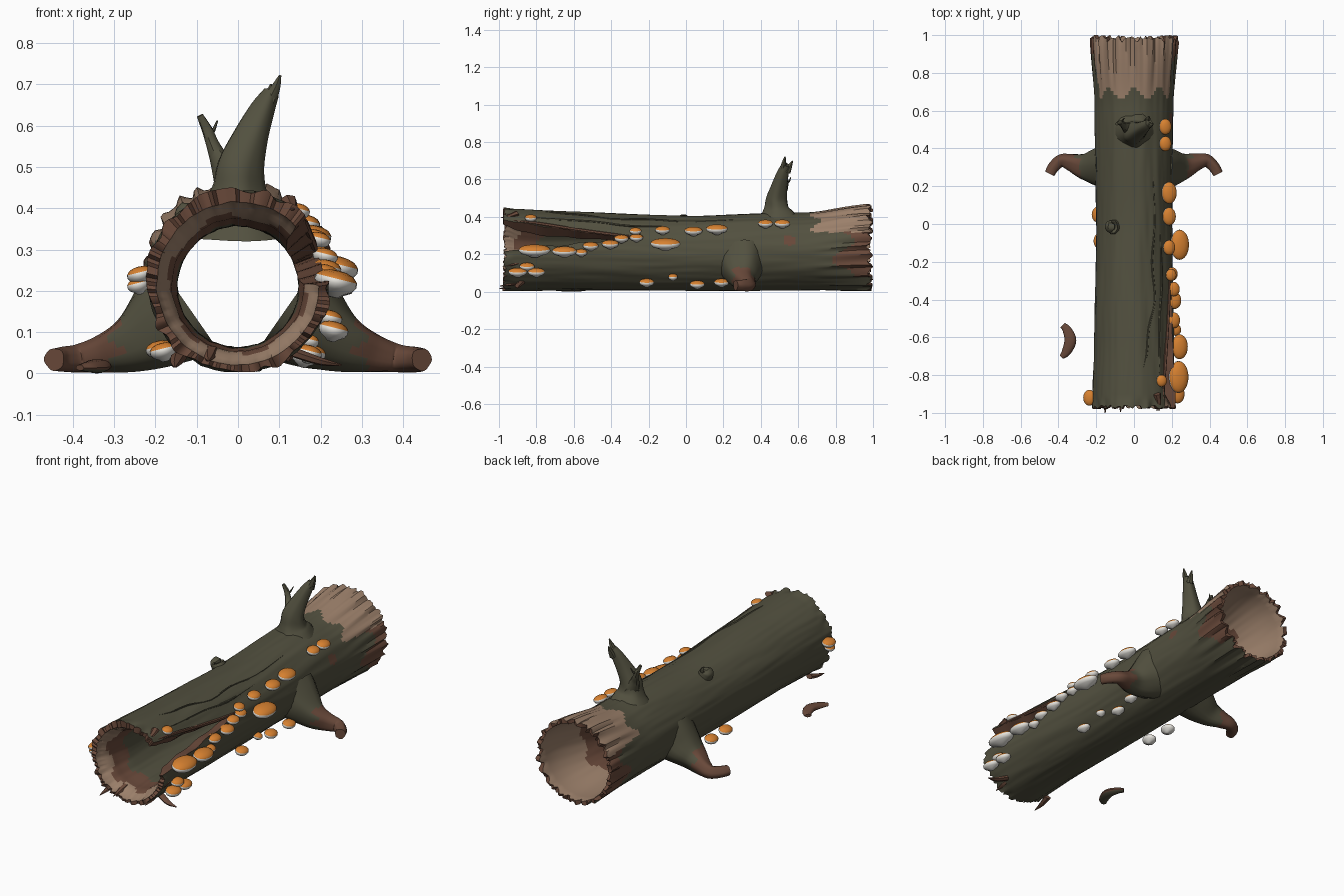
import bpy, bmesh, math, random
from mathutils import Vector, Matrix, noise

if "Cube" in bpy.data.objects:
    bpy.data.objects.remove(bpy.data.objects["Cube"])

random.seed(4)


def material(name, r, g, b):
    m = bpy.data.materials.new(name)
    m.diffuse_color = (r, g, b, 1)
    m.use_nodes = True
    m.node_tree.nodes["Principled BSDF"].inputs["Base Color"].default_value = m.diffuse_color
    return m


BARK = material("olive_bark", .085, .081, .05)
TAN = material("pale_wood", .33, .215, .145)
BROWN = material("brown_wood", .14, .066, .042)
ORANGE = material("orange_cap", .68, .22, .03)
WHITE = material("white_gills", .78, .76, .71)


def finish(name, bm, mats, rule=None, angle=40):
    bmesh.ops.recalc_face_normals(bm, faces=bm.faces)
    if rule:
        for f in bm.faces:
            f.material_index = rule(f.calc_center_median())
    me = bpy.data.meshes.new(name)
    bm.to_mesh(me)
    bm.free()
    for m in mats:
        me.materials.append(m)
    ob = bpy.data.objects.new(name, me)
    bpy.context.collection.objects.link(ob)
    bpy.context.view_layer.objects.active = ob
    ob.select_set(True)
    bpy.ops.object.shade_smooth_by_angle(angle=math.radians(angle))
    ob.select_set(False)
    return ob


def lerp(t, pts):
    # piecewise smooth interpolation through (position, value) pairs
    for (a, u), (b, v) in zip(pts, pts[1:]):
        if t <= b:
            k = max(0, (t - a) / (b - a))
            return u + (v - u) * k * k * (3 - 2 * k)
    return pts[-1][1]


def tube(name, pts, mats=(BARK,), rule=None, sides=16, sub=5, flat=1, rough=.04):
    # round sweep through (x, y, z, radius) points
    P = [Vector(p) for p in pts]
    P = [2 * P[0] - P[1]] + P + [2 * P[-1] - P[-2]]
    path = []
    for i in range(1, len(P) - 2):
        a, b, c, d = P[i - 1:i + 3]
        for s in range(sub):
            t = s / sub
            path.append(.5 * (2 * b + (c - a) * t + (2 * a - 5 * b + 4 * c - d) * t * t
                              + (3 * b - a - 3 * c + d) * t ** 3))
    path.append(P[-2])
    bm = bmesh.new()
    rings, prev, side = [], None, None
    for i, p in enumerate(path):
        tan = (path[min(i + 1, len(path) - 1)].xyz - path[max(i - 1, 0)].xyz).normalized()
        if prev is None:
            side = tan.orthogonal().normalized()
        else:
            side = prev.rotation_difference(tan) @ side
        prev, up = tan, tan.cross(side)
        ring = []
        for j in range(sides):
            a = math.tau * j / sides
            r = max(p[3], .001) * (1 + rough * math.sin(3 * a + i * .3) + rough * math.sin(5 * a))
            o = (side * math.cos(a) + up * math.sin(a)) * r
            o.z *= flat
            ring.append(bm.verts.new(p.xyz + o))
        rings.append(ring)
    for A, B in zip(rings, rings[1:]):
        for j in range(sides):
            k = (j + 1) % sides
            bm.faces.new((A[j], A[k], B[k], B[j]))
    bm.faces.new(rings[0])
    bm.faces.new(rings[-1])
    return finish(name, bm, mats, rule)


# ---- hollow log: a C-shaped section whose gap closes towards the middle
N, RINGS, APEX = 128, 100, -.28
OUT_R = [(-.98, .222), (-.6, .21), (0, .2), (.6, .207), (1, .227)]
OUT_Z = [(-.98, .222), (0, .206), (.6, .215), (1, .237)]
IN_R = [(-.98, .197), (-.88, .16), (-.75, .147), (.55, .147), (.95, .203), (1, .208)]
IN_Z = [(-.98, .218), (-.75, .21), (.5, .21), (1, .235)]


def slot(y):
    k = max(0, (APEX - y) / (APEX + .98))
    jag = .05 * math.sin(y * 31) * k * (1 - k) * 2
    return math.radians(22 - 24 * k) + jag, math.radians(22 + 23 * k) - jag


jag_f = [random.uniform(0, .022) for _ in range(N + 1)]
jag_b = [random.uniform(0, .02) + .02 * max(0, math.sin(j * .9)) for j in range(N + 1)]
jag_f[-1], jag_b[-1] = jag_f[0], jag_b[0]
bm = bmesh.new()
outer, inner = [], []
for i in range(RINGS + 1):
    y = -.98 + 1.98 * i / RINGS
    lo, hi = slot(y)
    ro, ri = [], []
    for j in range(N + 1):
        a = hi + (lo + math.tau - hi) * j / N
        c, s = math.cos(a), math.sin(a)
        yy = y + (jag_f[j] * max(0, 1 - i / 3)) - jag_b[j] * max(0, 1 - (RINGS - i) / 4)
        back = max(0, (y - .68) / .32)
        r = lerp(y, OUT_R) + .005 * noise.noise(Vector((c * 3, s * 3, y * 1.5)))
        r += .003 * noise.noise(Vector((c * 9, s * 9, y * 4)))
        r += .008 * back * (math.sin(23 * a + 2 * math.sin(3 * a)) + .5 * math.sin(41 * a))
        r += .007 * max(0, 1 - i / 3) * math.sin(11 * a + 2 * math.sin(5 * a))
        ro.append(bm.verts.new((r * c, yy, max(.004, lerp(y, OUT_Z) + r * s))))
        r = lerp(y, IN_R) + .003 * (1 - back) * noise.noise(Vector((c * 6, s * 6, y * 3)))
        ri.append(bm.verts.new((r * c, yy, lerp(y, IN_Z) + r * s)))
    outer.append(ro)
    inner.append(ri)


def outer_color(p):
    s = (p.z - .22) / .22
    a = math.atan2(p.z - .22, p.x)
    if s > .45 and p.y > .69 + .03 * math.sin(9 * a):
        return 1
    if s > -.65 and p.y > .84 + .06 * math.sin(7 * a):
        return 2
    if p.x > .1 and (p.y - .55) ** 2 + (p.z - .275) ** 2 < .0009:
        return 2
    return 0


def inner_color(p):
    w = .025 * math.sin(6 * math.atan2(p.z - .21, p.x))
    if p.y < -.9 + w or p.y > .68 + w:
        return 1
    return 2 if p.y < -.78 + w or p.y > .4 + w else 0


def quad(vs, color):
    f = bm.faces.new(vs)
    f.material_index = color(f.calc_center_median()) if callable(color) else color


for i in range(RINGS):
    for j in range(N):
        quad((outer[i][j], outer[i][j + 1], outer[i + 1][j + 1], outer[i + 1][j]), outer_color)
        quad((inner[i][j], inner[i + 1][j], inner[i + 1][j + 1], inner[i][j + 1]), inner_color)
    if -.98 + 1.98 * i / RINGS < APEX:
        for j in (0, N):     # torn edges of the split
            quad((outer[i][j], outer[i + 1][j], inner[i + 1][j], inner[i][j]), 2)
for i in (0, RINGS):
    for j in range(N):
        quad((outer[i][j], outer[i][j + 1], inner[i][j + 1], inner[i][j]), 2)
bmesh.ops.remove_doubles(bm, verts=bm.verts, dist=.0002)
finish("hollow_log", bm, (BARK, TAN, BROWN))

# ---- roots on both sides
for sx, label in ((1, "right"), (-1, "left")):
    tube(label + "_root", [(sx * x, y, z, r) for x, y, z, r in (
        (.12, .3, .16, .14), (.2, .3, .105, .1), (.265, .305, .07, .068), (.33, .325, .048, .046),
        (.385, .335, .036, .034), (.425, .30, .034, .03), (.445, .265, .034, .027))],
        (BARK, BROWN), lambda p: int(abs(p.x) > .3 + .02 * math.sin(p.z * 90)), sides=20)

# ---- forked branch stub
tube("branch_main", [(0, .5, .34, .14), (0, .49, .41, .092), (0, .485, .45, .066), (.005, .485, .5, .056),
                     (.03, .5, .57, .042), (.06, .52, .64, .03), (.08, .535, .68, .02)], sides=20)
tube("branch_spike_front", [(.07, .52, .65, .02), (.09, .525, .69, .012), (.102, .53, .722, .003)], sides=8)
tube("branch_spike_back", [(.07, .54, .64, .02), (.075, .555, .67, .013), (.08, .57, .7, .003)], sides=8)
tube("branch_fork", [(-.015, .5, .47, .045), (-.045, .515, .52, .024), (-.062, .53, .555, .016),
                     (-.075, .535, .59, .013), (-.092, .53, .625, .008)], sides=10)
tube("fork_twig", [(-.07, .53, .575, .006), (-.06, .55, .587, .005), (-.05, .56, .612, .002)], sides=6)

# ---- knot and raised cracks in the bark
tube("bark_knot", [(-.09, -.015, .34, .042), (-.115, -.015, .382, .037), (-.12, -.015, .393, .034),
                   (-.119, -.015, .396, .022), (-.117, -.015, .39, .018)], sub=3)


def ridge(name, pts, r, mat=BARK):
    path = []
    for y, deg in pts:
        a, R = math.radians(deg), lerp(y, OUT_R)
        path.append((R * math.cos(a), y, lerp(y, OUT_Z) + R * math.sin(a), r))
    path[0] = path[0][:3] + (.001,)
    path[-1] = path[-1][:3] + (.001,)
    tube(name, path, (mat,), sides=6, sub=3)


ridge("bark_ridge_long", [(-.85, 83), (-.7, 72), (-.55, 68), (-.4, 58), (-.2, 62), (.0, 57), (.25, 60)], .005)
ridge("bark_ridge_short", [(-.95, 58), (-.75, 52), (-.5, 50), (-.3, 44), (-.05, 46)], .006)
ridge("split_lip", [(-.96, 47), (-.8, 42), (-.6, 34), (-.4, 27), (-.18, 22)], .009, BROWN)

# ---- splinters at the front mouth
for k, (x, y, z, l) in enumerate([(-.15, -.98, .02, .1), (-.07, -.975, .035, .08), (.12, -.97, .035, .09),
                                  (.13, -.97, .40, .07), (.2, -.96, .14, .08)]):
    tube(f"mouth_splinter_{k}", [(x * .95, y + l, z + .02, .02), (x, y + l * .4, z + .005, .014),
                                 (x * 1.02, y - .02, z - .005, .002)], (BROWN,), sides=6, sub=3, flat=.7)
tube("right_shard", [(.14, -.88, .05, .02), (.2, -.9, .03, .016), (.25, -.9, .02, .004)], (BROWN,), sides=6, flat=.6)

# ---- loose bark chip on the ground
tube("loose_chip", [(-.378, -.535, .015, .016), (-.355, -.56, .016, .024), (-.338, -.615, .018, .031),
                    (-.358, -.675, .016, .024), (-.383, -.705, .014, .013)],
     (BROWN, BARK), lambda p: int(p.z < .01), flat=.55)

# ---- shelf mushrooms: white body with an orange top
BODY = [(0, -.62), (.25, -.6), (.45, -.42), (.85, -.2), (1, .08), (.98, .3), (.88, .42)]
CAP = [(.88, .42), (.72, .56), (.4, .66), (0, .7)]


def mushroom(n, x, y, z, r):
    bm = bmesh.new()
    prof, S = BODY + CAP[1:], 24
    h, rx = .02 + .36 * r, .014 + .45 * r
    rings = [[bm.verts.new((rx * q * math.cos(math.tau * j / S), r * q * math.sin(math.tau * j / S), h * t))
              for j in range(S)] for q, t in prof]
    for i, (A, B) in enumerate(zip(rings, rings[1:])):
        for j in range(S):
            k = (j + 1) % S
            bm.faces.new((A[j], A[k], B[k], B[j])).material_index = int(i >= len(BODY) - 2)
    bmesh.ops.remove_doubles(bm, verts=bm.verts, dist=.0001)
    tilt = math.radians(14 if x > 0 else -14)
    bm.transform(Matrix.Translation((x, y, z)) @ Matrix.Rotation(tilt, 4, 'Y'))
    finish(f"mushroom_{n}", bm, (WHITE, ORANGE), angle=50)


SHELF = [(.235, -.81, .215, .085), (.24, -.65, .21, .066), (.21, -.51, .24, .042), (.22, -.56, .205, .032),
         (.215, -.405, .25, .045), (.21, -.345, .28, .038), (.2, -.265, .285, .036), (.195, -.27, .32, .032),
         (.185, -.125, .325, .04), (.24, -.11, .25, .08), (.185, .04, .32, .048), (.185, .165, .33, .058),
         (.165, .425, .36, .04), (.165, .515, .36, .042), (.145, -.83, .39, .032)]
LOW = [(.23, -.9, .1, .05), (.23, -.8, .1, .046), (.22, -.85, .13, .04), (.17, -.21, .045, .04),
       (.16, .06, .035, .04), (.18, .19, .045, .04), (.17, -.07, .075, .025),
       (-.19, .05, .055, .042), (-.18, -.09, .05, .042)]
for n, m in enumerate(SHELF + LOW + [(-.235, -.92, .235, .042), (-.24, -.92, .21, .03)]):
    mushroom(n, *m)
